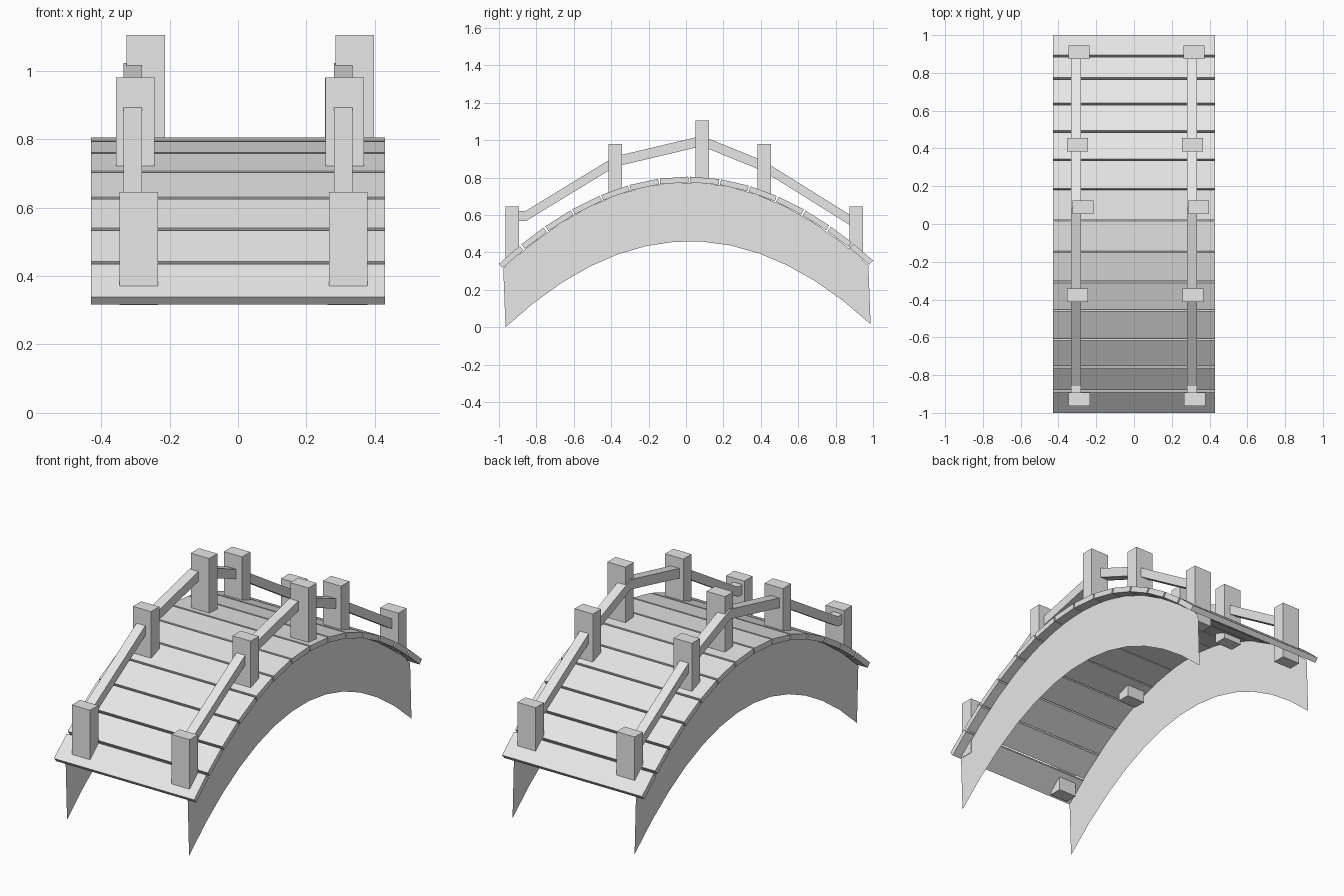
import bpy, math

cube = bpy.data.objects.get("Cube")
if cube:
    bpy.data.objects.remove(cube, do_unlink=True)

grey = bpy.data.materials.new("light grey")
grey.use_nodes = True
colour = (0.8, 0.8, 0.8, 1)
grey.diffuse_color = colour
grey.node_tree.nodes["Principled BSDF"].inputs["Base Color"].default_value = colour


def add(name, verts, faces):
    mesh = bpy.data.meshes.new(name)
    mesh.from_pydata(verts, [], faces)
    mesh.materials.append(grey)
    obj = bpy.data.objects.new(name, mesh)
    bpy.context.collection.objects.link(obj)
    return obj


def prism(name, profile, x0, x1):
    """Solid made by extruding a clockwise (y, z) profile along x."""
    n = len(profile)
    verts = [(x, y, z) for x in (x0, x1) for y, z in profile]
    faces = [tuple(range(n)), tuple(reversed(range(n, 2 * n)))]
    for i in range(n):
        j = (i + 1) % n
        faces.append((j, i, n + i, n + j))
    return add(name, verts, faces)


def ribbon(path, height):
    """Closed profile of a path with a constant vertical height."""
    return [(y, z + height) for y, z in path] + [(y, z) for y, z in reversed(path)]


def deck(y):
    return 0.805 - 0.457 * (y - 0.01) ** 2


# Deck planks: each one follows the chord of the arch
edges = [-1, -0.885, -0.757, -0.612, -0.458, -0.307, -0.145, 0.017,
         0.183, 0.34, 0.49, 0.635, 0.77, 0.89, 1]
gap, thick = 0.005, 0.03
for i, (a, b) in enumerate(zip(edges, edges[1:])):
    a += gap if i else 0
    b -= gap if i < len(edges) - 2 else 0
    za, zb = deck(a), deck(b)
    length = math.hypot(b - a, zb - za)
    dy, dz = thick * (zb - za) / length, -thick * (b - a) / length
    prism(f"plank_{i + 1}", [(a, za), (b, zb), (b + dy, zb + dz), (a + dy, za + dz)],
          -0.43, 0.43)

# Arched side panels: single thin sheets
steps = 13
ys = [-0.965 + 1.952 * i / steps for i in range(steps + 1)]
for side, x in (("right", -0.375), ("left", 0.375)):
    verts, faces = [], []
    for i, y in enumerate(ys):
        z = 0.46 - 0.474 * (y - 0.02) ** 2
        verts += [(x, y, z), (x, y * 1.0 - 0.012, z + 0.315)]
        if i:
            k = 2 * i
            faces.append((k - 2, k, k + 1, k - 1))
    if side == "right":
        faces = [f[::-1] for f in faces]
    add(f"side_panel_{side}", verts, faces)

# Posts: centre y, top z, centre x on the right and on the left
posts = [(-0.928, 0.645, -0.29, 0.322),
         (-0.378, 0.98, -0.3, 0.312),
         (0.088, 1.105, -0.27, 0.341),
         (0.419, 0.98, -0.299, 0.31),
         (0.91, 0.645, -0.291, 0.318)]
for i, (y, top, xr, xl) in enumerate(posts):
    for side, x in (("right", xr), ("left", xl)):
        box = ribbon([(y - 0.036, top - 0.33), (y + 0.036, top - 0.33)], 0.33)
        prism(f"post_{i + 1}_{side}", box, x - 0.056, x + 0.056)

# Handrails running through the posts
rail = [(-0.93, 0.567), (-0.857, 0.567), (-0.38, 0.858), (0.085, 0.968),
        (0.415, 0.834), (0.91, 0.525)]
for side, x in (("right", -0.307), ("left", 0.307)):
    prism(f"handrail_{side}", ribbon(rail, 0.055), x - 0.027, x + 0.027)
